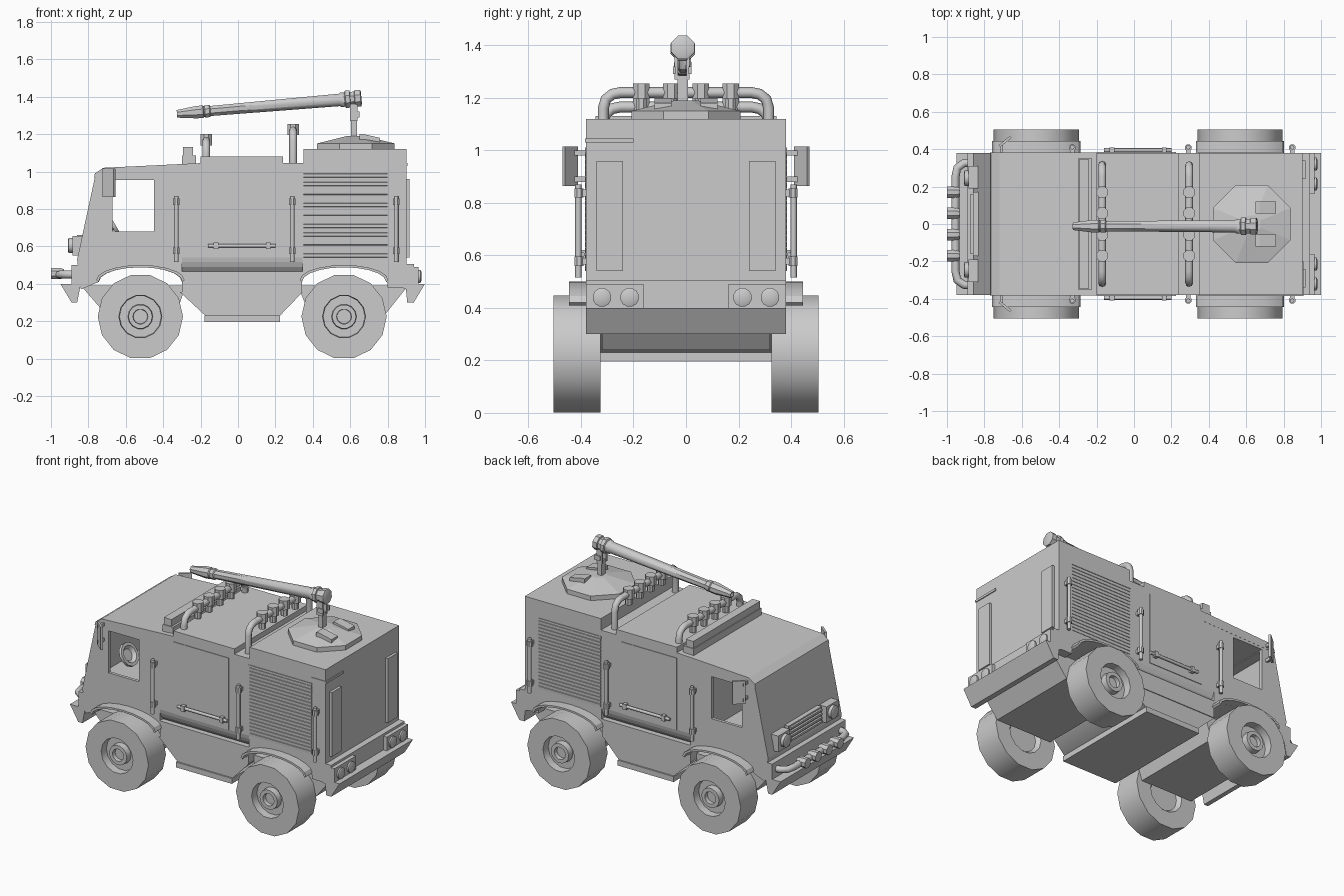
import bpy, bmesh, math
from mathutils import Matrix, Vector

RX = Matrix.Rotation(-math.pi / 2, 4, 'X')   # lathe axis z -> +y
RY = Matrix.Rotation(math.pi / 2, 4, 'Y')    # lathe axis z -> +x
ORDER = {'y': lambda u, v, w: (u, w, v), 'x': lambda u, v, w: (w, u, v), 'z': lambda u, v, w: (u, v, w)}


def build(name, verts, faces, smooth=None):
    bm = bmesh.new()
    vs = [bm.verts.new(v) for v in verts]
    for f in faces:
        bm.faces.new([vs[i] for i in f])
    bmesh.ops.recalc_face_normals(bm, faces=bm.faces)
    me = bpy.data.meshes.new(name)
    bm.to_mesh(me)
    bm.free()
    ob = bpy.data.objects.new(name, me)
    bpy.context.collection.objects.link(ob)
    if smooth:
        bpy.ops.object.select_all(action='DESELECT')
        ob.select_set(True)
        bpy.context.view_layer.objects.active = ob
        bpy.ops.object.shade_smooth_by_angle(angle=math.radians(smooth))
    return ob


def prism(name, pts, a, b, axis='y', smooth=None):
    n = len(pts)
    verts = [ORDER[axis](u, v, w) for w in (a, b) for u, v in pts]
    faces = [tuple(range(n)), tuple(range(n, 2 * n))]
    faces += [(i, (i + 1) % n, n + (i + 1) % n, n + i) for i in range(n)]
    return build(name, verts, faces, smooth)


def box(name, x0, x1, y0, y1, z0, z1):
    return prism(name, [(x0, z0), (x1, z0), (x1, z1), (x0, z1)], y0, y1)


def lathe(name, prof, n, mat, smooth=40):
    verts, faces = [], []
    for r, h in prof:
        for i in range(n):
            t = 2 * math.pi * (i + 0.5) / n
            verts.append(mat @ Vector((r * math.cos(t), r * math.sin(t), h)))
    m = len(prof)
    for j in range(m - 1):
        faces += [(j * n + i, j * n + (i + 1) % n, (j + 1) * n + (i + 1) % n, (j + 1) * n + i)
                  for i in range(n)]
    faces += [tuple(range(n)), tuple(range((m - 1) * n, m * n))]
    return build(name, verts, faces, smooth)


def tube(name, pts, r):
    cu = bpy.data.curves.new(name, 'CURVE')
    cu.dimensions, cu.bevel_depth, cu.bevel_resolution, cu.use_fill_caps = '3D', r, 2, True
    sp = cu.splines.new('POLY')
    sp.points.add(len(pts) - 1)
    for p, c in zip(sp.points, pts):
        p.co = (*c, 1)
    ob = bpy.data.objects.new(name, cu)
    bpy.context.collection.objects.link(ob)
    bpy.ops.object.select_all(action='DESELECT')
    ob.select_set(True)
    bpy.context.view_layer.objects.active = ob
    bpy.ops.object.convert(target='MESH')


def arch(cx, w, base, h, n=10):
    return [(cx + w * math.cos(math.pi * i / n), base + h * math.sin(math.pi * i / n))
            for i in range(n + 1)]


FX, BX = -0.522, 0.567   # wheel centres

# main body with wheel arches, hollow cab, open side windows and undercut sides
body = prism('body', [(-0.84, 0.37), (-0.86, 0.53), (-0.765, 0.97), (-0.2, 0.99), (-0.2, 1.08),
                      (0.24, 1.08), (0.24, 1.045), (0.35, 1.045), (0.35, 1.12), (0.90, 1.12),
                      (0.90, 0.37)]
             + arch(BX, 0.225, 0.41, 0.078) + [(0.34, 0.35), (-0.30, 0.35)]
             + arch(FX, 0.222, 0.41, 0.078), -0.38, 0.38)
cuts = [prism('cab_cutter', [(-0.80, 0.6), (-0.735, 0.95), (-0.43, 0.95), (-0.43, 0.6)], -0.36, 0.36),
        prism('window_cutter', [(-0.67, 0.68), (-0.67, 0.955), (-0.45, 0.955), (-0.45, 0.68)], -0.6, 0.6)]
for s in (-1, 1):
    cuts.append(prism('undercut_cutter', [(s * 0.40, 0.54), (s * 0.38, 0.54), (s * 0.375, 0.515), (s * 0.365, 0.49),
                                          (s * 0.345, 0.465), (s * 0.40, 0.465)], -0.30, 0.345, 'x'))
bpy.context.view_layer.objects.active = body
for c in cuts:
    c.hide_render = True
    md = body.modifiers.new('cut', 'BOOLEAN')
    md.operation, md.solver, md.object = 'DIFFERENCE', 'EXACT', c
    bpy.context.view_layer.objects.active = body
    bpy.ops.object.modifier_apply(modifier=md.name)
    bpy.data.objects.remove(c)
prism('cab_roof', [(-0.77, 0.968), (-0.765, 0.99), (-0.72, 1.02), (-0.2, 1.045), (-0.2, 0.98)], -0.381, 0.381)
lathe('steering_wheel', [(0.055, -0.01), (0.075, -0.01), (0.075, 0.01), (0.055, 0.01), (0.02, -0.03)], 12,
      Matrix.Translation((-0.67, -0.17, 0.72)) @ Matrix.Rotation(math.radians(60), 4, 'Y'))

# belly tank, its bottom plate and the chassis between the wheels
prism('belly', [(-0.31, 0.355), (-0.17, 0.225), (0.22, 0.225), (0.345, 0.355)], -0.375, 0.375, smooth=50)
box('belly_plate', -0.18, 0.225, -0.385, 0.385, 0.195, 0.23)
prism('front_chassis', [(-0.84, 0.39), (-0.71, 0.24), (-0.33, 0.24), (-0.28, 0.39)], -0.32, 0.32)
prism('rear_chassis', [(0.91, 0.39), (0.79, 0.24), (0.38, 0.24), (0.32, 0.39)], -0.32, 0.32)

# front bumper, bull bar with lamps, grille
prism('front_bumper', [(-0.95, 0.40), (-0.89, 0.30), (-0.86, 0.30), (-0.84, 0.40)], -0.38, 0.38)
box('front_shelf', -0.89, -0.84, -0.38, 0.38, 0.39, 0.50)
tube('bull_bar', [(-0.86, -0.33, 0.45), (-0.91, -0.325, 0.45), (-0.945, -0.30, 0.45), (-0.955, -0.25, 0.45),
                  (-0.955, 0.25, 0.45), (-0.945, 0.30, 0.45), (-0.91, 0.325, 0.45), (-0.86, 0.33, 0.45)], 0.022)
for y in (-0.17, -0.057, 0.057, 0.17):
    lathe('bumper_lamp', [(0.024, -0.93), (0.033, -0.95), (0.033, -1.0)], 8,
          Matrix.Translation((0, y, 0.455)) @ RY)
for i in range(4):
    box('grille_bar', -0.875, -0.83, -0.16, 0.16, 0.56 + i * 0.026, 0.573 + i * 0.026)
box('grille_back', -0.862, -0.83, -0.17, 0.17, 0.55, 0.66)

# rear bumper, tail lamps and rear panels
prism('rear_bumper', [(1.0, 0.40), (0.94, 0.30), (0.905, 0.30), (0.895, 0.40)], -0.38, 0.38)
box('rear_shelf', 0.80, 0.94, -0.38, 0.38, 0.38, 0.505)
for s in (-1, 1):
    box('tail_lamp_housing', 0.93, 0.965, s * 0.16, s * 0.38, 0.40, 0.49)
    for y in (0.215, 0.32):
        lathe('tail_lamp', [(0.036, 0.95), (0.036, 0.975), (0.025, 0.98)], 12,
              Matrix.Translation((0, s * y, 0.44)) @ RY)
    box('rear_panel', 0.89, 0.918, s * 0.24, s * 0.34, 0.54, 0.96)
box('rear_trim', 0.80, 0.906, -0.384, -0.20, 1.03, 1.045)

for s in (-1, 1):
    # wheels and fenders
    turn = RX if s > 0 else RX @ Matrix.Rotation(math.pi, 4, 'X')
    for cx in (FX, BX):
        lathe('wheel', [(0.10, 0.35), (0.12, 0.325), (0.228, 0.325), (0.228, 0.505), (0.115, 0.505),
                        (0.112, 0.455), (0.067, 0.455), (0.064, 0.495), (0.04, 0.495), (0.038, 0.47)], 14,
              Matrix.Translation((cx, 0, 0.2245)) @ turn @ Matrix.Rotation(math.pi / 14, 4, 'Z'))
        prism('fender', arch(cx, 0.236, 0.42, 0.08) + arch(cx, 0.225, 0.41, 0.078)[::-1],
              s * 0.37, s * 0.445, smooth=30)
    # headlamps and mirrors
    box('headlamp_box', -0.885, -0.83, s * 0.19, s * 0.31, 0.55, 0.655)
    lathe('headlamp', [(0.042, -0.88), (0.042, -0.905), (0.03, -0.91)], 12,
          Matrix.Translation((0, s * 0.245, 0.605)) @ RY)
    prism('mirror', [(-0.725, s * 0.42), (-0.715, s * 0.412), (-0.655, s * 0.46), (-0.665, s * 0.47)],
          0.865, 1.015, 'z')
    for z in (0.88, 0.98):
        box('mirror_arm', -0.715, -0.70, s * 0.37, s * 0.43, z, z + 0.02)
    # centre door and roller shutter
    box('side_door', -0.20, 0.20, s * 0.37, s * 0.384, 0.54, 1.01)
    slats = [(s * 0.37, 0.54)]
    for i in range(20):
        z = 0.542 + i * 0.0225
        slats += [(s * 0.3825, z), (s * 0.3835, z + 0.018), (s * 0.377, z + 0.02)]
    prism('roller_shutter', slats + [(s * 0.37, 0.995)], 0.35, 0.80, 'x')
    box('shutter_frame', 0.345, 0.80, s * 0.37, s * 0.384, 0.99, 1.005)
    # grab rails
    for x in (-0.33, 0.29, 0.845):
        tube('grab_rail', [(x, s * 0.41, 0.515), (x, s * 0.41, 0.87)], 0.012)
        for z in (0.56, 0.82):
            lathe('rail_bracket', [(0.019, 0), (0.019, 0.035)], 8, Matrix.Translation((x, s * 0.408, z)))
            box('rail_mount', x - 0.012, x + 0.012, s * 0.37, s * 0.41, z + 0.005, z + 0.03)
    tube('door_rail', [(-0.16, s * 0.395, 0.603), (0.20, s * 0.395, 0.603)], 0.01)
    for x in (-0.13, 0.15):
        box('rail_bracket', x, x + 0.025, s * 0.37, s * 0.408, 0.585, 0.621)

# roof light box and tubular roof racks with lamps
box('roof_light_bar', -0.30, -0.225, -0.35, 0.35, 1.03, 1.085)
box('roof_light_top', -0.295, -0.24, -0.345, 0.345, 1.08, 1.13)
for x, top, base in ((-0.17, 1.165, 1.05), (0.295, 1.22, 1.03)):
    half = [(0.315, base), (0.315, top - 0.06), (0.305, top - 0.025), (0.28, top - 0.006), (0.25, top)]
    tube('roof_rack', [(x, -y, z) for y, z in half] + [(x, y, z) for y, z in half[::-1]], 0.021)
    for y in (-0.17, -0.057, 0.057, 0.17):
        lathe('roof_lamp', [(0.022, -0.07), (0.022, -0.025), (0.034, -0.025), (0.034, 0.035)], 8,
              Matrix.Translation((x, y, top)))

# turret base
lathe('turret_base', [(0.225, 1.11), (0.225, 1.15), (0.05, 1.19)], 8, Matrix.Translation((0.63, 0, 0)), None)
for s in (-1, 1):
    prism('turret_wedge', [(0.65, 1.15), (0.65, 1.2), (0.67, 1.2), (0.76, 1.18), (0.76, 1.15)],
          s * 0.055, s * 0.12)
    box('cannon_yoke', 0.60, 0.64, s * 0.022 - 0.021, s * 0.022 - 0.009, 1.27, 1.36)
    box('yoke_pin', 0.61, 0.65, s * 0.03 - 0.02, s * 0.03 - 0.01, 1.29, 1.32)
box('cannon_post', 0.605, 0.635, -0.033, 0.008, 1.18, 1.285)

# water cannon barrel, tilted down to the front
start, end = Vector((0.66, -0.012, 1.393)), Vector((-0.33, -0.012, 1.308))
aim = (end - start).to_track_quat('Z', 'Y').to_matrix().to_4x4()
lathe('water_cannon', [(0.035, 0.0), (0.048, 0.005), (0.048, 0.035), (0.041, 0.038), (0.041, 0.06),
                       (0.050, 0.062), (0.050, 0.085), (0.042, 0.09), (0.042, 0.11), (0.036, 0.12),
                       (0.029, 0.81), (0.035, 0.815), (0.035, 0.84), (0.030, 0.845), (0.036, 0.85),
                       (0.036, 0.885), (0.022, 0.99), (0.015, 0.99), (0.015, 0.95)], 8,
      Matrix.Translation(start) @ aim)
